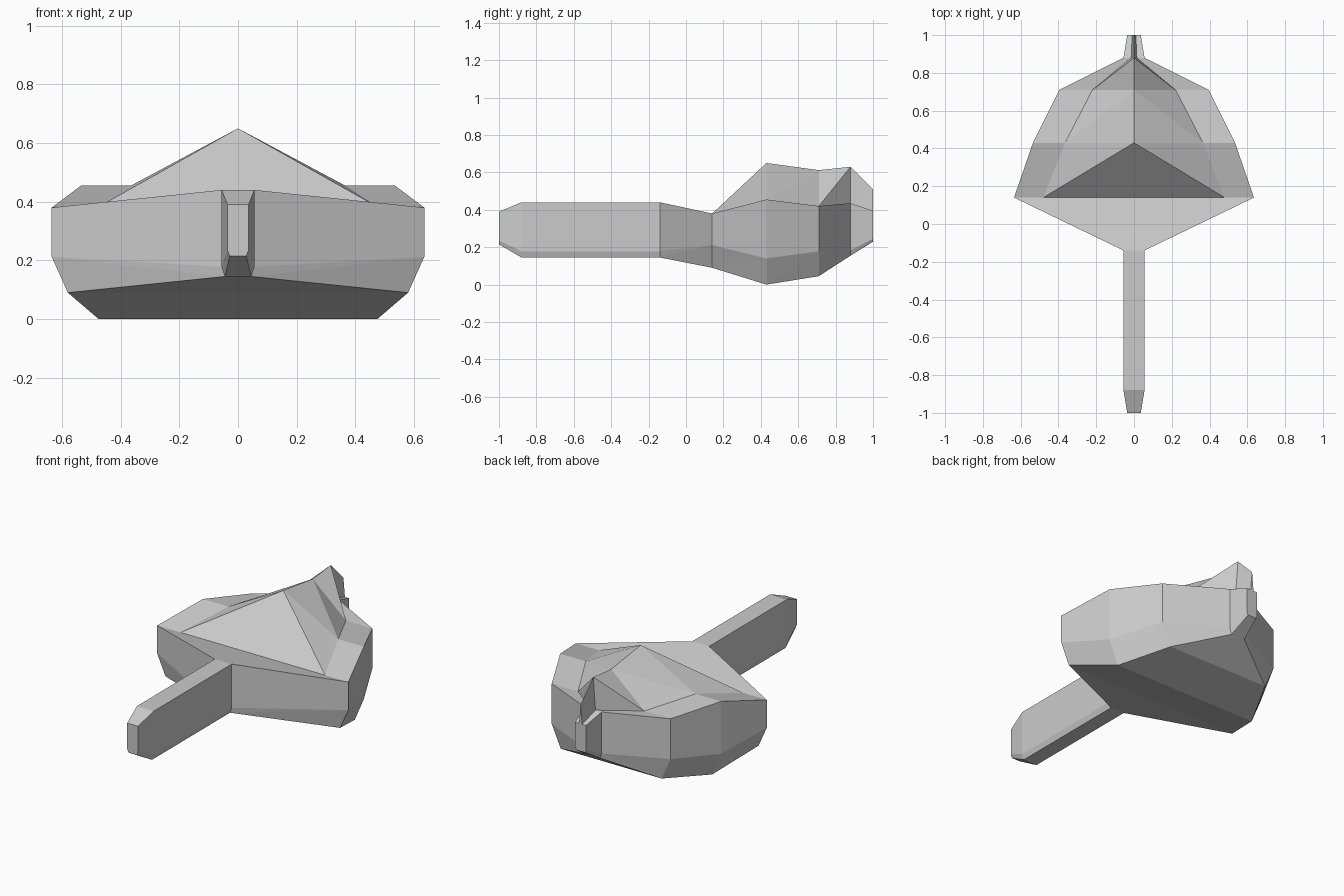
import bpy, bmesh

if "Cube" in bpy.data.objects:
    bpy.data.objects.remove(bpy.data.objects["Cube"])

# Stations along y: y, bottom half width, bottom z, side half width,
# lower side z, upper side z, crest foot half width, crest peak z
STATIONS = [
    (-1.00, .028, .215, .036, .235, .39, .02, .39),
    (-0.88, .045, .145, .056, .178, .44, .03, .44),
    (-0.14, .045, .145, .056, .178, .44, .03, .44),
    (0.14, .58, .09, .635, .212, .38, .48, .38),
    (0.43, .475, .0, .535, .14, .455, .365, .65),
    (0.71, .335, .045, .395, .178, .42, .22, .612),
    (0.88, .045, .155, .056, .185, .435, .015, .63),
    (1.00, .028, .23, .036, .245, .395, .01, .51),
]


def half_section(y, bw, bz, sw, lz, tz, cw, pz):
    return [(0, y, bz), (bw, y, bz), (sw, y, lz),
            (sw, y, tz), (cw, y, tz), (0, y, pz)]


# Right half of the hull, handle and crest, lofted through the stations
bm = bmesh.new()
rings = [[bm.verts.new(p) for p in half_section(*s)] for s in STATIONS]
for a, b in zip(rings, rings[1:]):
    for i in range(5):
        bm.faces.new((a[i], b[i + 1], b[i]))
        bm.faces.new((a[i], a[i + 1], b[i + 1]))

# End caps
bm.faces.new(rings[0][::-1])
bm.faces.new(rings[-1])

# Other half
geom = bm.verts[:] + bm.edges[:] + bm.faces[:]
bmesh.ops.mirror(bm, geom=geom, axis='X', merge_dist=0.0005)
bmesh.ops.remove_doubles(bm, verts=bm.verts[:], dist=0.0001)
bmesh.ops.recalc_face_normals(bm, faces=bm.faces[:])

mesh = bpy.data.meshes.new("body_with_handle")
bm.to_mesh(mesh)
bm.free()
bpy.context.collection.objects.link(bpy.data.objects.new("body_with_handle", mesh))
